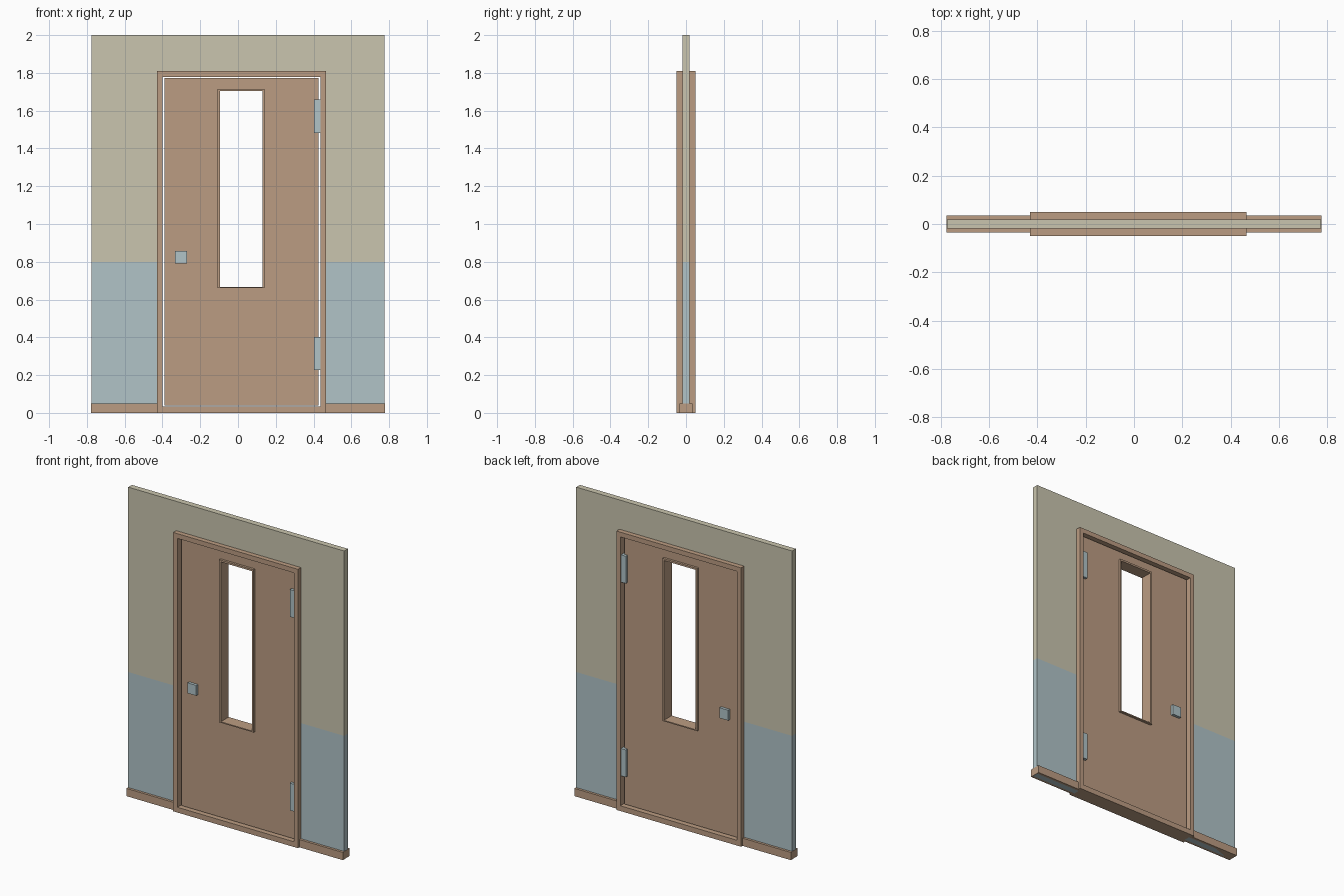
import bpy, bmesh

default_cube = bpy.data.objects.get("Cube")
if default_cube:
    bpy.data.objects.remove(default_cube, do_unlink=True)


def material(name, rgb):
    m = bpy.data.materials.new(name)
    m.use_nodes = True
    m.diffuse_color = (*rgb, 1)
    m.node_tree.nodes["Principled BSDF"].inputs["Base Color"].default_value = (*rgb, 1)
    return m


wood = material("warm wood", (0.50, 0.335, 0.225))
cream = material("cream paint", (0.59, 0.56, 0.425))
blue = material("pale blue", (0.44, 0.55, 0.575))


def finish(bm, name, *mats):
    bmesh.ops.recalc_face_normals(bm, faces=bm.faces)
    mesh = bpy.data.meshes.new(name)
    bm.to_mesh(mesh)
    bm.free()
    for m in mats:
        mesh.materials.append(m)
    obj = bpy.data.objects.new(name, mesh)
    bpy.context.collection.objects.link(obj)
    return obj


def thicken(bm, half):
    """Give a flat outline lying at y = -half its full depth."""
    faces = bm.faces[:]
    geom = bmesh.ops.extrude_face_region(bm, geom=faces, use_keep_orig=True)["geom"]
    verts = [g for g in geom if isinstance(g, bmesh.types.BMVert)]
    bmesh.ops.translate(bm, verts=verts, vec=(0, 2 * half, 0))


def corners(bm, rect, y):
    x0, x1, z0, z1 = rect
    return [bm.verts.new((x, y, z)) for x, z in ((x0, z0), (x1, z0), (x1, z1), (x0, z1))]


def ring(name, outer, inner, half, mat):
    """Rectangular slab with a rectangular hole."""
    bm = bmesh.new()
    o, i = corners(bm, outer, -half), corners(bm, inner, -half)
    for k in range(4):
        n = (k + 1) % 4
        bm.faces.new((o[k], o[n], i[n], i[k]))
    thicken(bm, half)
    return finish(bm, name, mat)


def box(name, rect, y0, y1, mat):
    bm = bmesh.new()
    a, b = corners(bm, rect, y0), corners(bm, rect, y1)
    bm.faces.new(a)
    bm.faces.new(b[::-1])
    for k in range(4):
        n = (k + 1) % 4
        bm.faces.new((a[k], b[k], b[n], a[n]))
    return finish(bm, name, mat)


# Wall with doorway, painted in two bands
bm = bmesh.new()
outline = [(-0.775, 0), (-0.415, 0), (-0.415, 1.795), (0.45, 1.795),
           (0.45, 0), (0.775, 0), (0.775, 2), (-0.775, 2)]
bm.faces.new([bm.verts.new((x, -0.019, z)) for x, z in outline])
thicken(bm, 0.019)
for height in (0.8, 1.795):
    bmesh.ops.bisect_plane(bm, geom=bm.verts[:] + bm.edges[:] + bm.faces[:],
                           plane_co=(0, 0, height), plane_no=(0, 0, 1))
for f in bm.faces:
    f.material_index = int(f.calc_center_median().z < 0.8)
finish(bm, "wall", cream, blue)

# Skirting boards either side of the doorway
box("right_skirting", (-0.777, -0.425, 0, 0.05), -0.035, 0.035, wood)
box("left_skirting", (0.46, 0.777, 0, 0.05), -0.035, 0.035, wood)

# Door frame with sill, door leaf and window surround
ring("door_frame", (-0.43, 0.465, 0, 1.81), (-0.4, 0.437, 0.034, 1.779), 0.05, wood)
ring("door_leaf", (-0.39, 0.425, 0.039, 1.773), (-0.102, 0.135, 0.663, 1.71), 0.025, wood)
ring("window_surround", (-0.108, 0.14, 0.66, 1.716), (-0.095, 0.13, 0.667, 1.704), 0.04, wood)

# Handle plates on both faces
for side, sign in (("front", -1), ("back", 1)):
    y0, y1 = sorted((sign * 0.024, sign * 0.043))
    box(side + "_handle", (-0.333, -0.27, 0.79, 0.857), y0, y1, blue)

# Hinges run through the gap and show on both faces
for name, z in (("upper_hinge", 1.483), ("lower_hinge", 0.226)):
    box(name, (0.402, 0.441, z, z + 0.177), -0.043, 0.043, blue)
